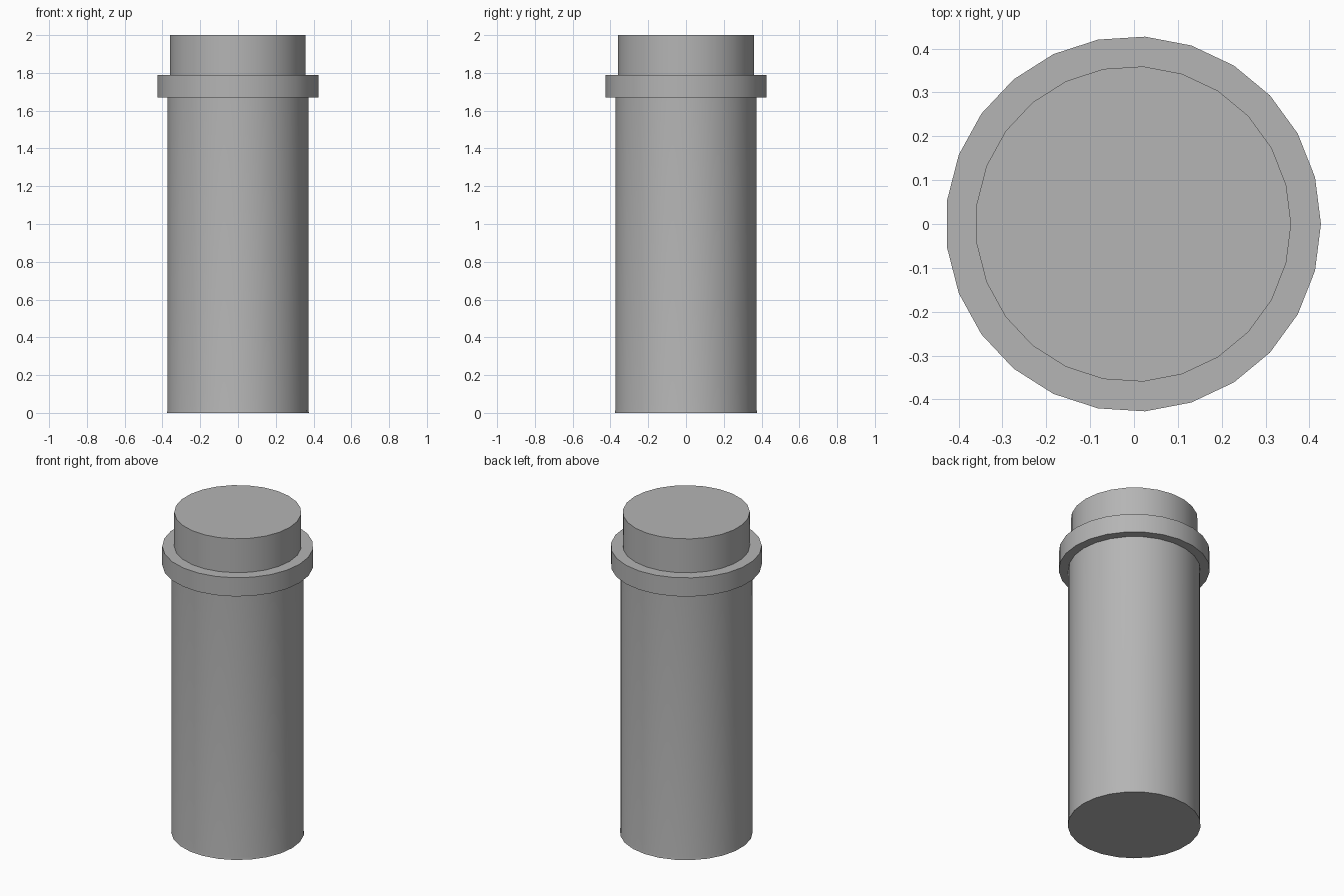
import bpy, bmesh, math

if "Cube" in bpy.data.objects:
    bpy.data.objects.remove(bpy.data.objects["Cube"])

SIDES = 25
OFFSET_X = -0.0017  # odd-sided outline, shifted so its bounds are centred


def lathe(name, profile, material):
    """Turn a (radius, z) profile around z and cap both ends."""
    bm = bmesh.new()
    rings = []
    for r, z in profile:
        ring = []
        for i in range(SIDES):
            a = math.tau * i / SIDES
            ring.append(bm.verts.new((r * math.cos(a) + OFFSET_X, r * math.sin(a), z)))
        rings.append(ring)
    for low, high in zip(rings, rings[1:]):
        for i in range(SIDES):
            j = (i + 1) % SIDES
            bm.faces.new((low[i], low[j], high[j], high[i]))
    bm.faces.new(rings[0][::-1])
    bm.faces.new(rings[-1])
    mesh = bpy.data.meshes.new(name)
    bm.to_mesh(mesh)
    bm.free()
    mesh.materials.append(material)
    obj = bpy.data.objects.new(name, mesh)
    bpy.context.collection.objects.link(obj)
    bpy.ops.object.select_all(action='DESELECT')
    obj.select_set(True)
    bpy.context.view_layer.objects.active = obj
    # smooth walls, sharp rims
    bpy.ops.object.shade_smooth_by_angle(angle=math.radians(30))
    return obj


# Dark grey finish
dark_grey = bpy.data.materials.new("dark_grey")
dark_grey.diffuse_color = (0.46, 0.46, 0.46, 1.0)
dark_grey.use_nodes = True
dark_grey.node_tree.nodes["Principled BSDF"].inputs["Base Color"].default_value = dark_grey.diffuse_color

# One closed shell: slightly flared foot, long barrel, collar, narrower neck
lathe("collared_canister", [
    (0.377, 0.0), (0.3745, 0.017),
    (0.3745, 1.671), (0.428, 1.671),
    (0.428, 1.788), (0.36, 1.788),
    (0.36, 2.0),
], dark_grey)
